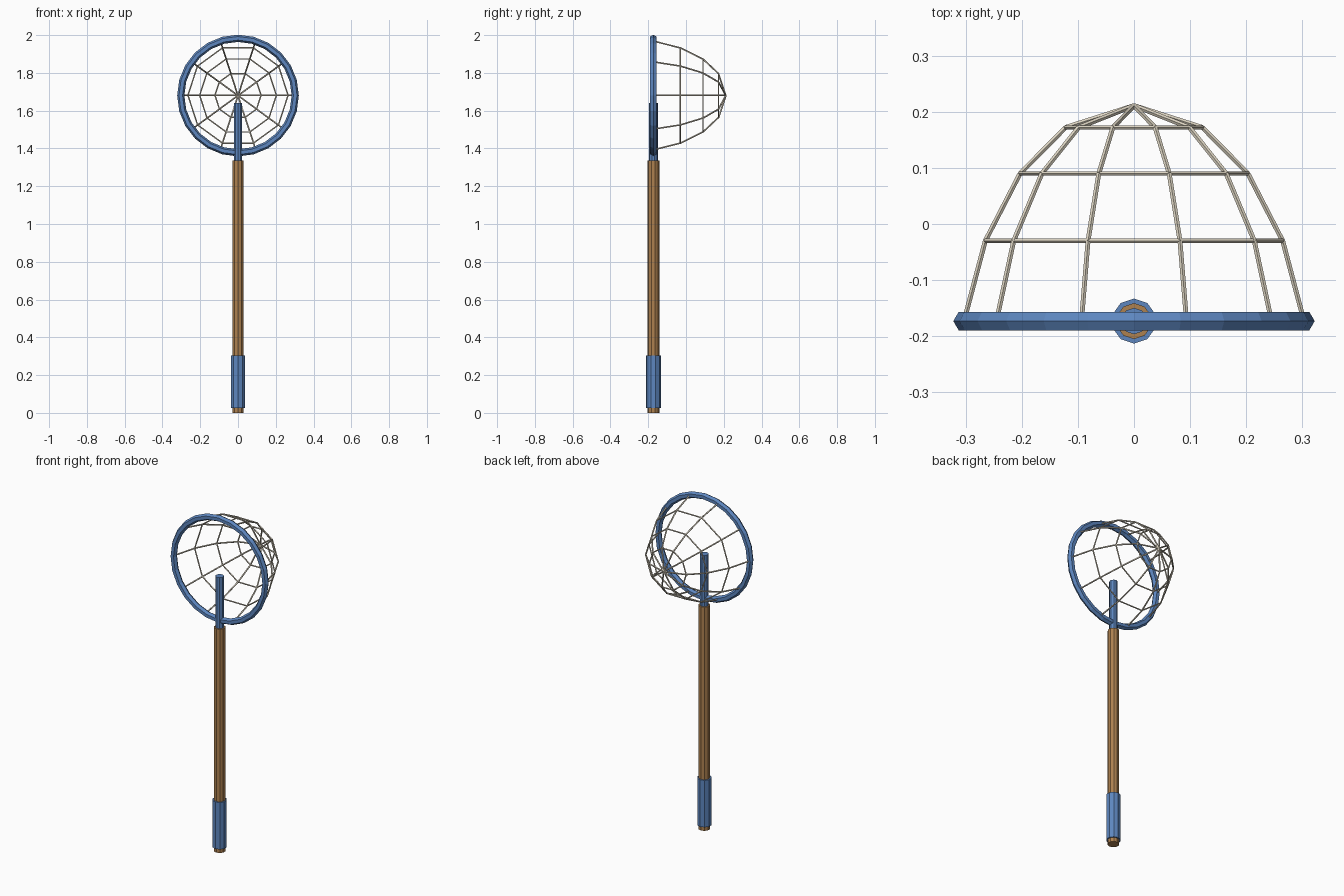
import bpy, bmesh
from math import cos, sin, pi
from mathutils import Vector, Matrix

if "Cube" in bpy.data.objects:
    bpy.data.objects.remove(bpy.data.objects["Cube"])

Y0, ZC = -0.173, 1.68      # handle axis depth, hoop centre height


def material(name, rgb):
    m = bpy.data.materials.new(name)
    m.diffuse_color = (*rgb, 1)
    m.use_nodes = True
    m.node_tree.nodes["Principled BSDF"].inputs["Base Color"].default_value = m.diffuse_color
    return m


BLUE = material("blue", (0.11, 0.24, 0.52))
WOOD = material("wood", (0.42, 0.22, 0.08))
CORD = material("cord", (0.72, 0.66, 0.54))


def finish(bm, name, mat):
    bmesh.ops.recalc_face_normals(bm, faces=bm.faces)
    me = bpy.data.meshes.new(name)
    bm.to_mesh(me)
    bm.free()
    me.materials.append(mat)
    ob = bpy.data.objects.new(name, me)
    bpy.context.collection.objects.link(ob)
    return ob


def rod(bm, a, b, r, sides):
    a, b = Vector(a), Vector(b)
    d = b - a
    mat = Matrix.Translation((a + b) / 2) @ d.to_track_quat('Z', 'Y').to_matrix().to_4x4()
    bmesh.ops.create_cone(bm, cap_ends=True, segments=sides, radius1=r,
                          radius2=r, depth=d.length, matrix=mat)


def pole(name, z0, z1, r, mat):
    bm = bmesh.new()
    bmesh.ops.create_cone(bm, cap_ends=True, segments=10, radius1=r, radius2=r, depth=z1 - z0,
                          matrix=Matrix.Translation((0, Y0, (z0 + z1) / 2)))
    return finish(bm, name, mat)


# Handle, grip and socket
pole("handle", 0, 1.335, 0.032, WOOD)
pole("grip", 0.025, 0.305, 0.04, BLUE)
pole("socket", 1.30, 1.64, 0.0235, BLUE)

# Hoop
bpy.ops.mesh.primitive_torus_add(major_radius=0.303, minor_radius=0.019, major_segments=24,
                                 minor_segments=6, location=(0, Y0, ZC), rotation=(pi / 2, 0, 0))
hoop = bpy.context.object
hoop.name = "hoop"
hoop.data.materials.append(BLUE)

# Net: 10 meridian cords and 3 rows
profile = [(0.303, Y0), (0.265, -0.03), (0.203, 0.09), (0.122, 0.172), (0, 0.211)]


def net_point(level, i):
    r, y = profile[level]
    t = 2 * pi * i / 10
    return (r * cos(t), y, ZC + r * sin(t))


cords, rows = bmesh.new(), bmesh.new()
for i in range(10):
    for k in range(4):
        rod(cords, net_point(k, i), net_point(k + 1, i), 0.0045, 5)
    for k in (1, 2, 3):
        rod(rows, net_point(k, i), net_point(k, i + 1), 0.004, 5)
finish(cords, "net_cords", CORD)
finish(rows, "net_rows", CORD)
